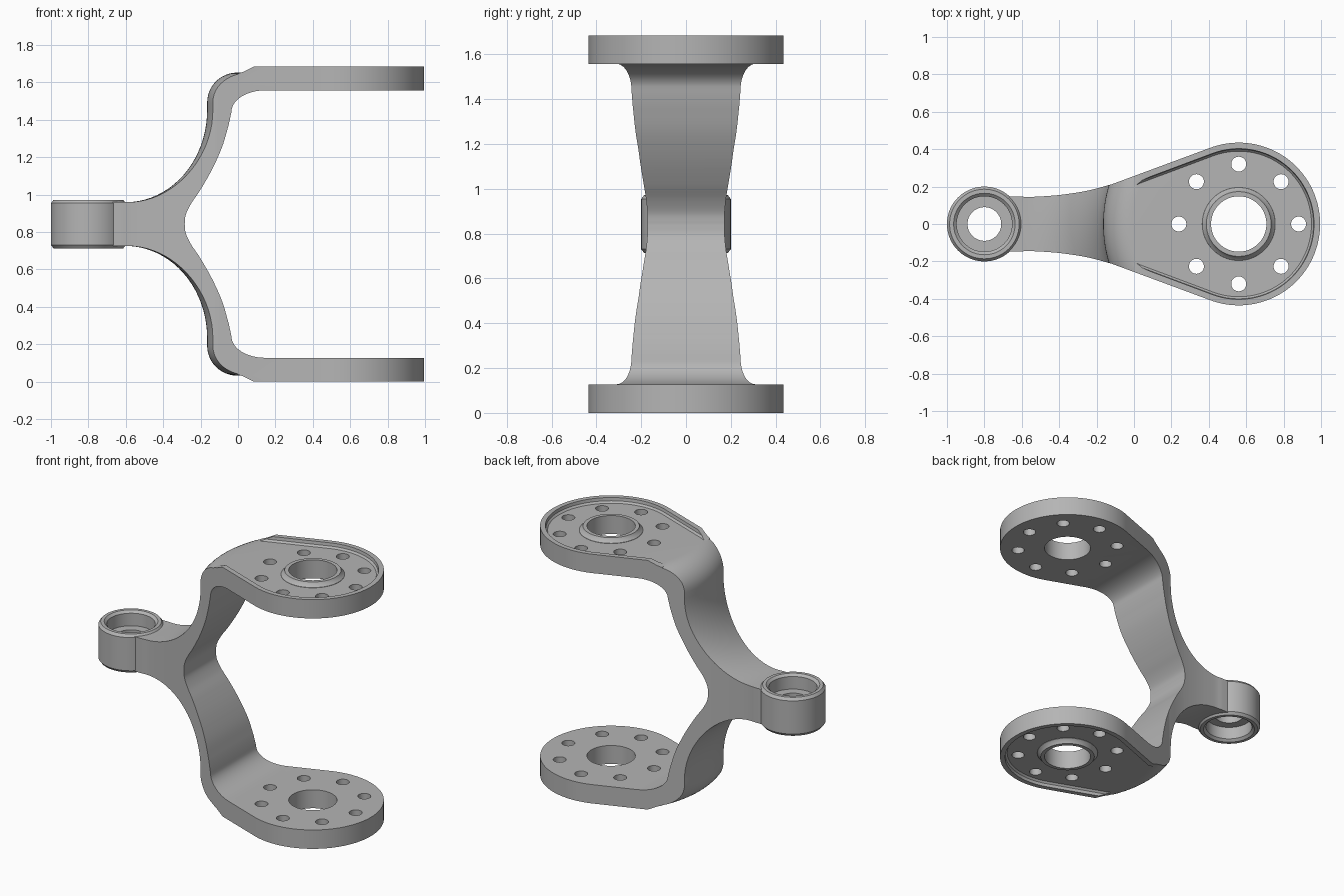
import bpy, bmesh, math
from mathutils import Vector

if "Cube" in bpy.data.objects:
    bpy.data.objects.remove(bpy.data.objects["Cube"])

HALF = 0.8425            # half of the total height
HUB = 0.56               # x of the flange axis
EYE = -0.8               # x of the small bearing eye
SLOPE = math.radians(20.5)

metal = bpy.data.materials.new("grey_metal")
metal.use_nodes = True
grey = (0.46, 0.46, 0.46, 1)
metal.diffuse_color = grey
metal.node_tree.nodes["Principled BSDF"].inputs["Base Color"].default_value = grey


def loft(name, rings):
    """Closed solid through rings with equal point counts."""
    bm = bmesh.new()
    rows = [[bm.verts.new(p) for p in ring] for ring in rings]
    n = len(rows[0])
    for a, b in zip(rows, rows[1:]):
        for i in range(n):
            j = (i + 1) % n
            bm.faces.new((a[i], a[j], b[j], b[i]))
    bm.faces.new(rows[0][::-1])
    bm.faces.new(rows[-1])
    bmesh.ops.recalc_face_normals(bm, faces=bm.faces)
    mesh = bpy.data.meshes.new(name)
    bm.to_mesh(mesh)
    bm.free()
    mesh.materials.append(metal)
    ob = bpy.data.objects.new(name, mesh)
    bpy.context.collection.objects.link(ob)
    return ob


def lathe(name, profile, x, y=0, n=96):
    """Solid of revolution about a vertical axis from (radius, z) pairs."""
    turn = [2 * math.pi * i / n for i in range(n)]
    return loft(name, [[(x + r * math.cos(a), y + r * math.sin(a), z) for a in turn]
                       for r, z in profile])


def slab(name, xz, w):
    """Side profile extruded across y."""
    return loft(name, [[(x, y, z) for x, z in xz] for y in (-w, w)])


def combine(target, tool, operation):
    tool.hide_render = True
    mod = target.modifiers.new("cut", 'BOOLEAN')
    mod.operation, mod.solver, mod.object = operation, 'EXACT', tool
    bpy.context.view_layer.objects.active = target
    bpy.ops.object.modifier_apply(modifier=mod.name)
    bpy.data.objects.remove(tool)


def spline(points, steps=6):
    """Smooth curve through the points."""
    p = [Vector(q) for q in points]
    p = [2 * p[0] - p[1]] + p + [2 * p[-1] - p[-2]]
    out = []
    for a, b, c, d in zip(p, p[1:], p[2:], p[3:]):
        for k in range(steps):
            t = k / steps
            out.append(0.5 * (2 * b + (c - a) * t + (2 * a - 5 * b + 4 * c - d) * t * t
                              + (3 * b - a - 3 * c + d) * t ** 3))
    return [tuple(q) for q in out] + [tuple(p[-2])]


def ellipse(cx, cz, a, b, start, end, n=20):
    turn = [math.radians(start + (end - start) * i / n) for i in range(n + 1)]
    return [(cx + a * math.cos(t), cz + b * math.sin(t)) for t in turn]


def paddle(inset, tail):
    """Plan outline: round flange end with tapering sides, then a tail."""
    r = 0.435 - inset
    half = ellipse(HUB, 0, r, r, 0, 90 + math.degrees(SLOPE), 48) + tail
    return half + [(x, -y) for x, y in reversed(half[1:])]


# Plan outline of the whole fork, as a tall block
neck = spline([(-0.12, 0.212), (-0.25, 0.178), (-0.4, 0.155), (-0.55, 0.145), (-0.62, 0.148)])
outline = paddle(0, neck + [(EYE, 0.145)])
fork = loft("fork_body", [[(x, y, z) for x, y in outline] for z in (-1, 1)])

# Outer envelope, turned about the flange axis
outer = [(-1.1, 0.117)] + ellipse(-0.6, 0.61, 0.435, 0.493, -90, 0)
outer += ellipse(-0.005, 0.65, 0.16, 0.16, 180, 90, 12)
top = [(HUB - x, z) for x, z in outer]
envelope = lathe("envelope", [(r, -z) for r, z in reversed(top)] + top, HUB, n=160)

# Raised flange rims with a ramped start, and a collar round the bore
for s in (1, -1):
    rim = slab("rim", [(x, s * z) for x, z in
                       [(0, 0.75), (0, 0.805), (0.03, 0.815), (0.085, HALF),
                        (1.2, HALF), (1.2, 0.75)]], 0.6)
    rings = []
    for inset, z in ((0.047, 0.809), (0.035, 0.822), (0.03, 0.86)):
        dist = 0.6
        tx = HUB - (0.435 - inset) * math.sin(SLOPE) - dist * math.cos(SLOPE)
        ty = (0.435 - inset) * math.cos(SLOPE) - dist * math.sin(SLOPE)
        rings.append([(x, y, s * z) for x, y in paddle(inset, [(tx, ty)])])
    combine(rim, loft("pocket", rings), 'DIFFERENCE')
    combine(envelope, rim, 'UNION')
    collar = [(0.2, 0.77), (0.195, 0.812), (0.18, 0.825), (0.173, HALF - 0.003)]
    combine(envelope, lathe("collar", [(r, s * z) for r, z in collar], HUB), 'UNION')
combine(fork, envelope, 'INTERSECT')

# Opening between the two arms
inner = spline([(-0.285, 0), (-0.279, 0.05), (-0.25, 0.11), (-0.203, 0.18),
                (-0.14, 0.29), (-0.085, 0.412), (-0.05, 0.53)])
inner += ellipse(0.145, 0.60, 0.18, 0.115, 180, 90, 12) + [(1.3, 0.715)]
combine(fork, slab("opening", inner + [(x, -z) for x, z in reversed(inner[1:])], 0.8),
        'DIFFERENCE')

# Bearing eye, with a recess from each side
edge = [(0.2, 0.112), (0.186, 0.13)]
combine(fork, lathe("eye", [(r, -z) for r, z in reversed(edge)] + edge, EYE), 'UNION')
seat = [(0.09, 0.03), (0.148, 0.03), (0.148, 0.115), (0.165, 0.1305), (0.165, 0.2)]
combine(fork, lathe("seat", [(r, -z) for r, z in reversed(seat)] + seat, EYE), 'DIFFERENCE')

# Main bore and the ring of bolt holes through both flanges
combine(fork, lathe("bore", [(0.148, -1), (0.148, 1)], HUB), 'DIFFERENCE')
for i in range(8):
    a = i * math.pi / 4
    hole = lathe("bolt_hole", [(0.04, -1), (0.04, 1)],
                 HUB + 0.32 * math.cos(a), 0.32 * math.sin(a), 32)
    combine(fork, hole, 'DIFFERENCE')

# Stand on the ground and smooth the curved faces
for v in fork.data.vertices:
    v.co.z += HALF
bpy.ops.object.select_all(action='DESELECT')
fork.select_set(True)
bpy.context.view_layer.objects.active = fork
bpy.ops.object.shade_smooth_by_angle(angle=math.radians(25))
